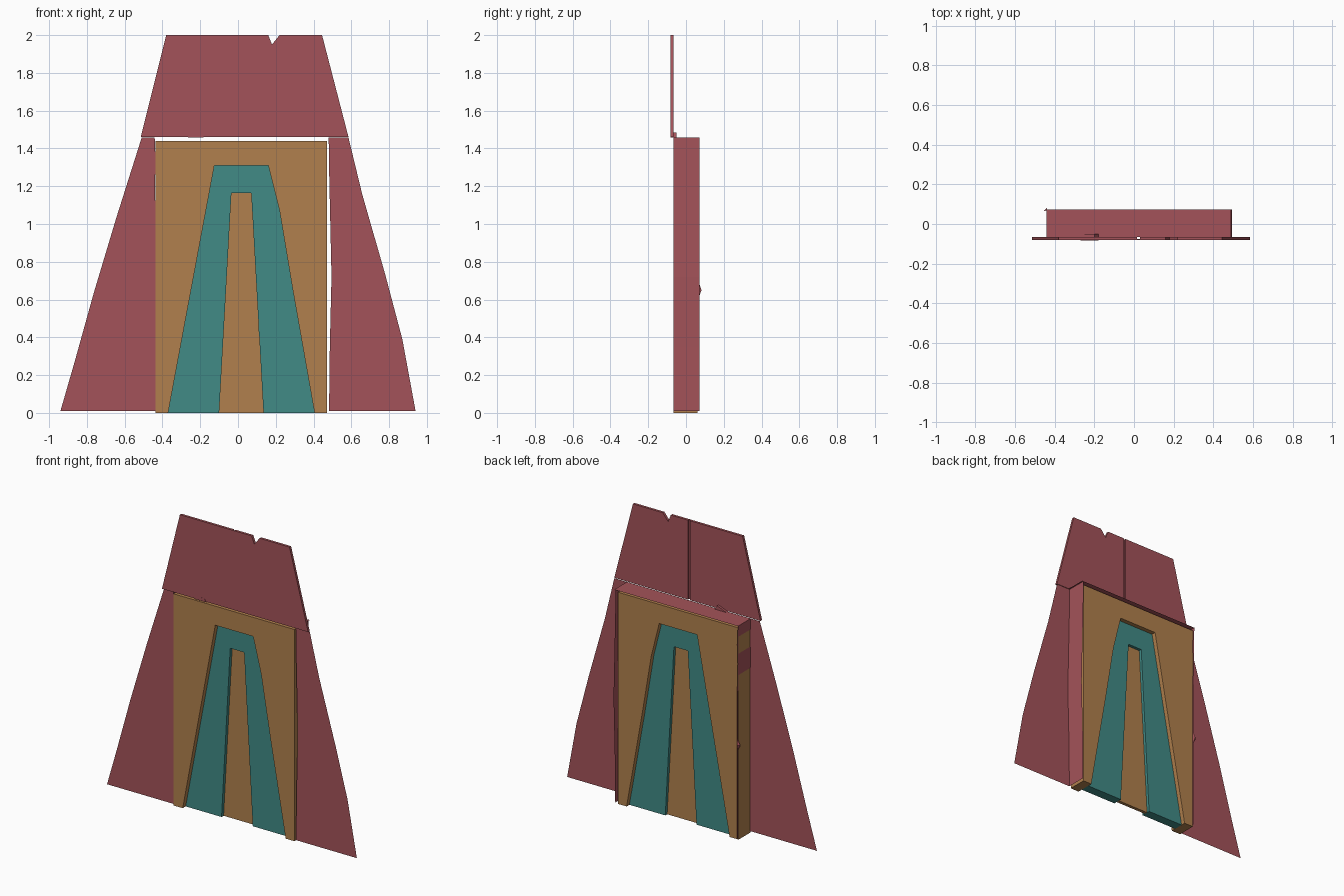
import bpy, bmesh

if "Cube" in bpy.data.objects:
    bpy.data.objects.remove(bpy.data.objects["Cube"])


def material(name, rgb):
    m = bpy.data.materials.new(name)
    m.diffuse_color = (*rgb, 1)
    m.use_nodes = True
    m.node_tree.nodes["Principled BSDF"].inputs["Base Color"].default_value = m.diffuse_color
    return m


RED = material("brick red", (0.37, 0.086, 0.10))
ORANGE = material("ochre wood", (0.44, 0.217, 0.074))
TEAL = material("teal inlay", (0.052, 0.257, 0.24))


def finish(name, bm, mat):
    me = bpy.data.meshes.new(name)
    bm.to_mesh(me)
    bm.free()
    me.materials.append(mat)
    ob = bpy.data.objects.new(name, me)
    bpy.context.collection.objects.link(ob)
    return ob


def slab(name, pts, y0, y1, mat):
    """Closed prism: an (x, z) outline pushed from y0 to y1."""
    bm = bmesh.new()
    f = bm.faces.new([bm.verts.new((x, y0, z)) for x, z in pts])
    ext = bmesh.ops.extrude_face_region(bm, geom=[f])
    for v in ext["geom"]:
        if isinstance(v, bmesh.types.BMVert):
            v.co.y = y1
    bmesh.ops.recalc_face_normals(bm, faces=bm.faces)
    return finish(name, bm, mat)


def sheet(name, pts, y0, y1, mat):
    """Open ribbon: an (x, z) line swept from y0 to y1."""
    bm = bmesh.new()
    rows = [(bm.verts.new((x, y0, z)), bm.verts.new((x, y1, z))) for x, z in pts]
    for (a, b), (c, d) in zip(rows, rows[1:]):
        bm.faces.new((a, c, d, b))
    return finish(name, bm, mat)


def plane(name, pts, y, mat):
    """Flat wall facing the front."""
    bm = bmesh.new()
    f = bm.faces.new([bm.verts.new((x, y, z)) for x, z in pts])
    f.normal_update()
    if f.normal.y > 0:
        f.normal_flip()
    return finish(name, bm, mat)


FRONT, BACK = -0.065, 0.072

# Door in three stepped layers: outer frame, inlay arch, centre panel
outer = [(-0.37, 0), (-0.125, 1.31), (0.16, 1.31), (0.22, 1.07), (0.29, 0.65), (0.405, 0)]
inner = [(-0.10, 0), (-0.035, 1.165), (0.07, 1.165), (0.135, 0)]
slab("door_frame", [(-0.438, 0), (-0.438, 1.44), (0.47, 1.44), (0.47, 0)] + outer[::-1],
     -0.066, 0.06, ORANGE)
slab("door_inlay", outer + inner[::-1], -0.034, 0.03, TEAL)
slab("door_centre", inner, -0.012, 0.01, ORANGE)
slab("inlay_chip", [(0.108, 0.46), (0.138, 0.43), (0.11, 0.43)], -0.03, 0.026, TEAL)

# Wavy jambs and lintel: thin sheets around the opening
jamb_l = [(-0.435, 0.01), (-0.435, 1.0), (-0.44, 1.2), (-0.436, 1.33), (-0.441, 1.457)]
jamb_r = [(0.482, 0.01), (0.486, 0.35), (0.495, 0.72), (0.482, 1.3), (0.48, 1.457)]
sheet("left_jamb", jamb_l, FRONT, BACK, RED)
sheet("right_jamb", jamb_r, FRONT, BACK, RED)
sheet("lintel", [(-0.441, 1.457), (0.49, 1.457)], FRONT, BACK, RED)

# Sloping side walls
edge_l = [(-0.51, 1.457), (-0.642, 1.04), (-0.765, 0.63), (-0.865, 0.27), (-0.94, 0.01)]
edge_r = [(0.585, 1.457), (0.657, 1.16), (0.78, 0.73), (0.87, 0.39), (0.94, 0.01)]
plane("left_wall", jamb_l + edge_l, FRONT, RED)
plane("right_wall", jamb_r + edge_r, FRONT, RED)

# Upper wall: notched front skin with two halves behind, leaving a seam at the back
notch = [(0.16, 2), (0.18, 1.95), (0.22, 2)]
slab("upper_wall_left", [(-0.515, 1.46), (-0.38, 2), (0.016, 2), (0.016, 1.46)],
     -0.082, FRONT, RED)
slab("upper_wall_right", [(0.03, 1.46), (0.03, 2)] + notch + [(0.445, 2), (0.585, 1.46)],
     -0.082, FRONT, RED)
slab("upper_wall_seam", [(0.016, 1.46), (0.016, 2), (0.03, 2), (0.03, 1.46)],
     -0.082, -0.076, RED)

# Small splinters on lintel and left jamb
slab("lintel_splinter", [(-0.27, 1.457), (-0.2, 1.485), (-0.18, 1.457)], -0.083, -0.05, RED)
bm = bmesh.new()
v = [bm.verts.new(c) for c in ((-0.436, 0.068, 0.61), (-0.436, 0.068, 0.69),
                               (-0.456, 0.066, 0.645), (-0.44, 0.082, 0.65))]
for a, b, c in ((0, 1, 2), (0, 3, 1), (1, 3, 2), (2, 3, 0)):
    bm.faces.new((v[a], v[b], v[c]))
bmesh.ops.recalc_face_normals(bm, faces=bm.faces)
finish("jamb_splinter", bm, RED)
